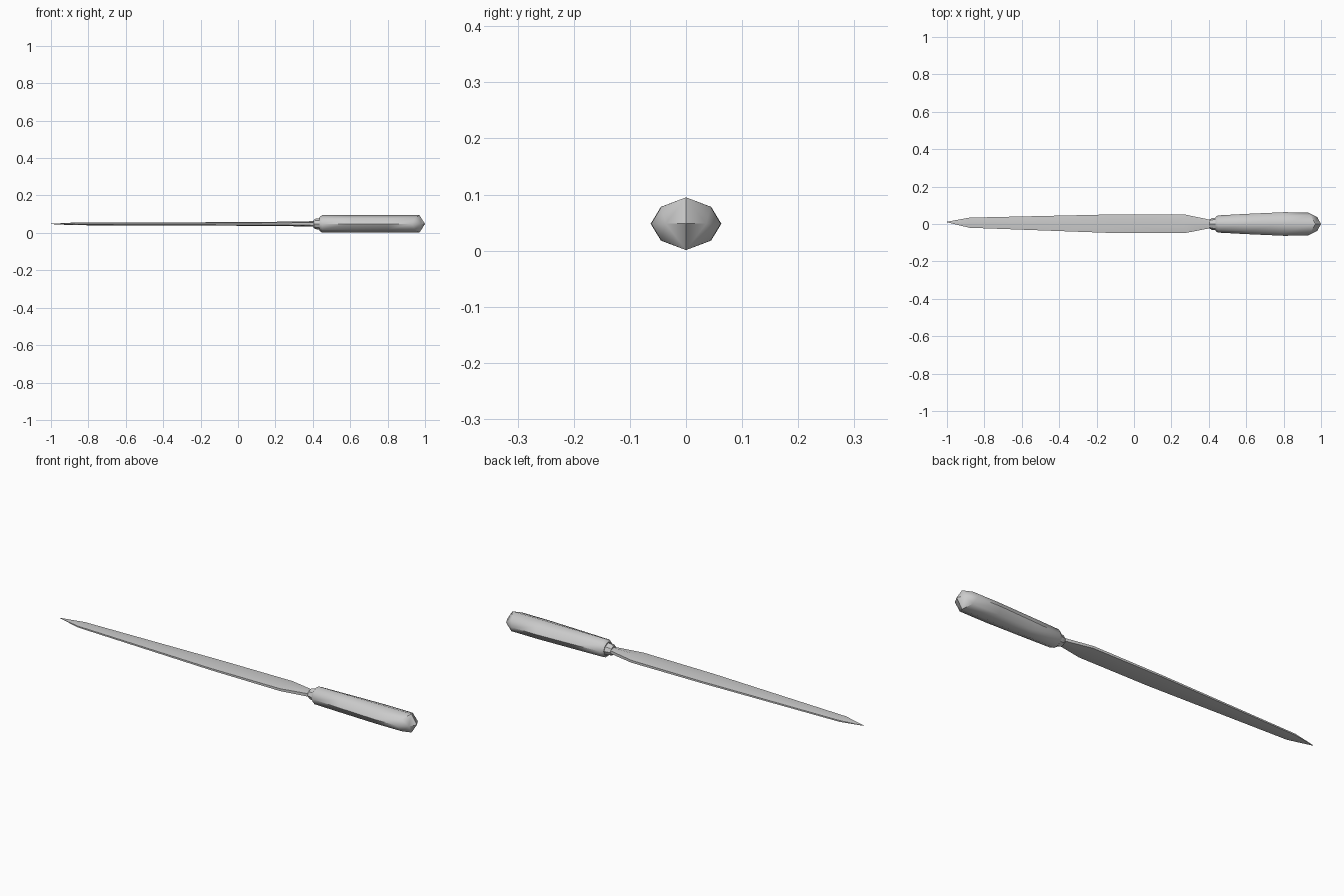
import bpy, bmesh, math

if "Cube" in bpy.data.objects:
    bpy.data.objects.remove(bpy.data.objects["Cube"])

ZC = 0.048
# unit eight-sided section (y, z)
OCT = [(0, 1), (0.71, 0.64), (1, 0), (0.71, -0.64), (0, -1), (-0.71, -0.64), (-1, 0), (-0.71, 0.64)]


def finish(bm, name, angle):
    bmesh.ops.recalc_face_normals(bm, faces=bm.faces)
    me = bpy.data.meshes.new(name)
    bm.to_mesh(me)
    bm.free()
    ob = bpy.data.objects.new(name, me)
    bpy.context.collection.objects.link(ob)
    bpy.ops.object.select_all(action='DESELECT')
    ob.select_set(True)
    bpy.context.view_layer.objects.active = ob
    bpy.ops.object.shade_smooth_by_angle(angle=math.radians(angle))
    return ob


def loft(bm, rings):
    rows = [[bm.verts.new(p) for p in r] for r in rings]
    n = len(rows[0])
    for a, b in zip(rows, rows[1:]):
        for i in range(n):
            j = (i + 1) % n
            bm.faces.new((a[i], a[j], b[j], b[i]))
    return rows


def oct_ring(x, hy, hz):
    return [(x, hy * y, ZC + hz * z) for y, z in OCT]


# handle: flared octagonal grip with a wedge-shaped rounded butt
bm = bmesh.new()
rings = [oct_ring(*s) for s in [(0.435, 0.037, 0.036), (0.45, 0.046, 0.047),
                                (0.6, 0.054, 0.047), (0.8, 0.063, 0.047)]]
rim_x = {0: 0.97, 0.71: 0.945, 1: 0.93}
rings.append([(rim_x[abs(y)], 0.062 * y, ZC + 0.047 * z) for y, z in OCT])
rows = loft(bm, rings)
bm.faces.new(rows[0])
r = rows[-1]
tip = bm.verts.new((1.0, 0, ZC))
right = bm.verts.new((0.98, 0.036, ZC))
left = bm.verts.new((0.98, -0.036, ZC))
for a, b, c, side in [(0, 1, 2, right), (4, 3, 2, right), (0, 7, 6, left), (4, 5, 6, left)]:
    bm.faces.new((r[a], r[b], side, tip))
    bm.faces.new((r[b], r[c], side))
finish(bm, "handle", 45)

# collar between blade and handle
bm = bmesh.new()
rows = loft(bm, [oct_ring(*s) for s in [(0.405, 0.024, 0.022), (0.415, 0.031, 0.028), (0.44, 0.034, 0.031)]])
bm.faces.new(rows[0])
bm.faces.new(rows[-1])
finish(bm, "collar", 30)

# blade: x, lower edge y, upper edge y, ridge half thickness
bm = bmesh.new()
rings = []
for x, lo, hi, t in [(0.42, -0.02, 0.02, 0.015), (0.27, -0.049, 0.051, 0.012),
                     (-0.12, -0.048, 0.051, 0.009), (-0.88, -0.02, 0.034, 0.007),
                     (-1.0, 0.009, 0.012, 0.001)]:
    m, e = (lo + hi) / 2, t * 0.5
    rings.append([(x, lo, ZC + e), (x, m, ZC + t), (x, hi, ZC + e),
                  (x, hi, ZC - e), (x, m, ZC - t), (x, lo, ZC - e)])
rows = loft(bm, rings)
bm.faces.new(rows[0])
bm.faces.new(rows[-1])
finish(bm, "blade", 30)
